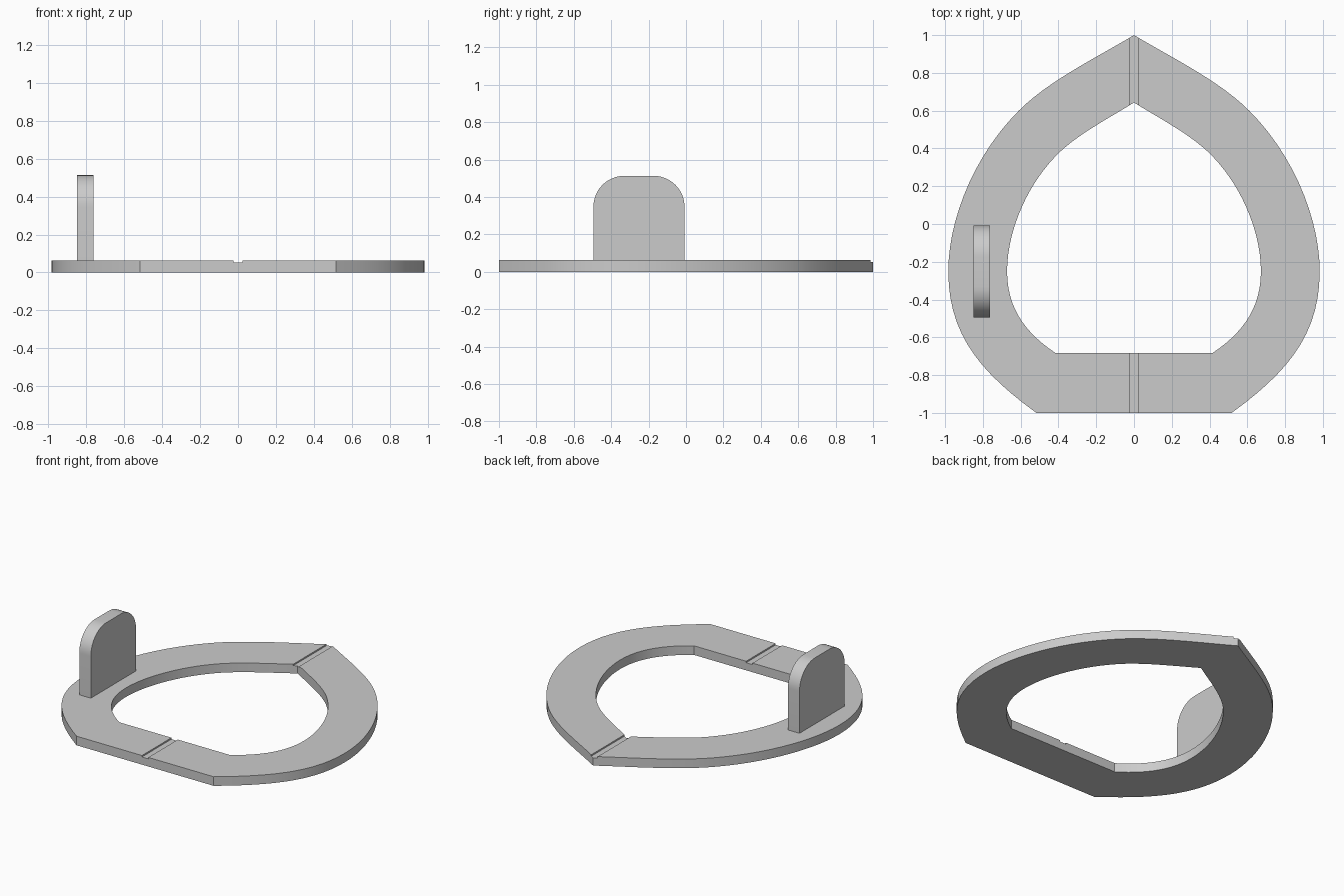
import bpy, bmesh, math
from mathutils import Vector
from mathutils.geometry import interpolate_bezier

if "Cube" in bpy.data.objects:
    bpy.data.objects.remove(bpy.data.objects["Cube"])

T = 0.062          # plate thickness
GROOVE_W = 0.048
GROOVE_D = 0.01


def half_outline(segments, n=14):
    """Right half of a symmetric outline from chained cubic Beziers."""
    pts = []
    for a, b, c, d in segments:
        seg = interpolate_bezier(*[Vector((*p, 0)) for p in (a, b, c, d)], n)
        pts += [(p.x, p.y) for p in seg][1 if pts else 0:]
    return pts


def mirrored(half):
    """Close the outline by mirroring it across x = 0."""
    return half + [(-x, y) for x, y in reversed(half[1:])]


def new_object(name, bm):
    bmesh.ops.recalc_face_normals(bm, faces=bm.faces)
    mesh = bpy.data.meshes.new(name)
    bm.to_mesh(mesh)
    bm.free()
    ob = bpy.data.objects.new(name, mesh)
    bpy.context.collection.objects.link(ob)
    return ob


def smooth(ob):
    bpy.ops.object.select_all(action='DESELECT')
    ob.select_set(True)
    bpy.context.view_layer.objects.active = ob
    bpy.ops.object.shade_smooth_by_angle(angle=math.radians(25))


# Ring plate: outer and inner teardrop loops bridged into a solid band
outer = mirrored(half_outline([
    ((0, 1), (0.2, 0.88), (0.45, 0.76), (0.61, 0.6)),
    ((0.61, 0.6), (0.85, 0.36), (0.983, 0.02), (0.983, -0.25)),
    ((0.983, -0.25), (0.983, -0.58), (0.82, -0.78), (0.517, -1)),
]))
inner = mirrored(half_outline([
    ((0, 0.643), (0.137, 0.557), (0.308, 0.471), (0.417, 0.357)),
    ((0.417, 0.357), (0.581, 0.186), (0.672, -0.057), (0.672, -0.25)),
    ((0.672, -0.25), (0.672, -0.45), (0.57, -0.58), (0.417, -0.682)),
]))
bm = bmesh.new()
rings = [[bm.verts.new((x, y, z)) for x, y in loop]
         for loop, z in ((outer, 0), (outer, T), (inner, T), (inner, 0))]
count = len(outer)
for k in range(4):
    a, b = rings[k], rings[(k + 1) % 4]
    for i in range(count):
        j = (i + 1) % count
        bm.faces.new((a[i], a[j], b[j], b[i]))
ring = new_object("ring_plate", bm)

# Shallow centre groove across the tip and the flat end
bm = bmesh.new()
bmesh.ops.create_cube(bm, size=1)
bmesh.ops.scale(bm, vec=(GROOVE_W, 2.4, 0.1), verts=bm.verts)
bmesh.ops.translate(bm, vec=(0, 0, T - GROOVE_D + 0.05), verts=bm.verts)
cutter = new_object("groove_cutter", bm)
cutter.hide_render = True
cutter.hide_set(True)
mod = ring.modifiers.new("groove", 'BOOLEAN')
mod.operation = 'DIFFERENCE'
mod.solver = 'EXACT'
mod.object = cutter
bpy.context.view_layer.update()
smooth(ring)
bpy.ops.object.modifier_apply(modifier=mod.name)
bpy.data.objects.remove(cutter, do_unlink=True)

# Upright tab with rounded top corners
Y0, Y1, TOP, R = -0.495, -0.008, 0.513, 0.165
profile = [(Y0, T), (Y1, T)]
for cy, start in ((Y1 - R, 0), (Y0 + R, 90)):
    for i in range(13):
        a = math.radians(start + 90 * i / 12)
        profile.append((cy + R * math.cos(a), TOP - R + R * math.sin(a)))
bm = bmesh.new()
face = bm.faces.new([bm.verts.new((-0.85, y, z)) for y, z in profile])
ext = bmesh.ops.extrude_face_region(bm, geom=[face], use_keep_orig=True)
bmesh.ops.translate(bm, vec=(0.087, 0, 0),
                    verts=[g for g in ext["geom"] if isinstance(g, bmesh.types.BMVert)])
smooth(new_object("upright_tab", bm))
